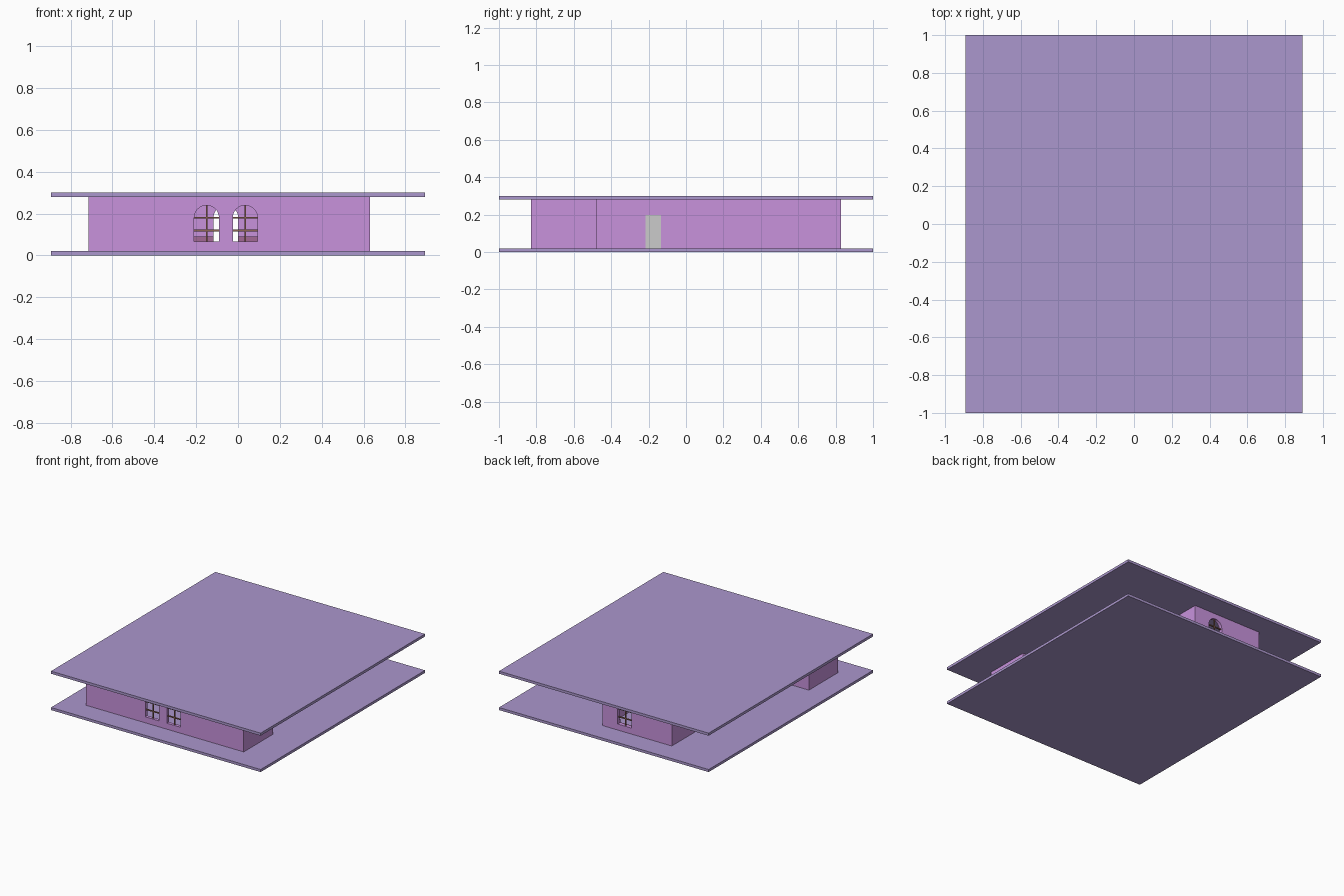
import bpy, bmesh, math
from mathutils import Vector

if "Cube" in bpy.data.objects:
    bpy.data.objects.remove(bpy.data.objects["Cube"])


def material(name, rgb):
    m = bpy.data.materials.new(name)
    m.diffuse_color = (*rgb, 1)
    m.use_nodes = True
    m.node_tree.nodes["Principled BSDF"].inputs["Base Color"].default_value = m.diffuse_color
    return m


WALL = material("wall_pink", (0.58, 0.29, 0.72))
SLAB = material("slab_lilac", (0.41, 0.31, 0.61))
BAR = material("bar_brown", (0.27, 0.13, 0.09))
BASE = material("base_mauve", (0.36, 0.14, 0.30))

Z0, Z1, T = 0.02, 0.282, 0.025      # wall bottom, wall top, wall thickness
SILL, SPRING, R = 0.066, 0.18, 0.059  # arched window profile


def finish(name, bm, mat=None):
    bmesh.ops.recalc_face_normals(bm, faces=bm.faces)
    me = bpy.data.meshes.new(name)
    bm.to_mesh(me)
    bm.free()
    ob = bpy.data.objects.new(name, me)
    bpy.context.collection.objects.link(ob)
    if mat:
        me.materials.append(mat)
    return ob


def box(name, lo, hi, mat=None):
    bm = bmesh.new()
    bmesh.ops.create_cube(bm, size=1)
    for v in bm.verts:
        v.co = [(lo[i] + hi[i]) / 2 + v.co[i] * (hi[i] - lo[i]) for i in range(3)]
    return finish(name, bm, mat)


def inset(pts, d):
    # inward offset of a counter-clockwise right-angled outline
    out = []
    for i, p in enumerate(pts):
        a = (Vector(p) - Vector(pts[i - 1])).normalized()
        b = (Vector(pts[(i + 1) % len(pts)]) - Vector(p)).normalized()
        out.append(Vector(p) + d * (Vector((-a.y, a.x)) + Vector((-b.y, b.x))))
    return out


def cut(ob, cutter):
    mod = ob.modifiers.new("opening", 'BOOLEAN')
    mod.operation, mod.solver, mod.object = 'DIFFERENCE', 'EXACT', cutter
    bpy.context.view_layer.objects.active = ob
    bpy.ops.object.modifier_apply(modifier=mod.name)


def arch_cutter(x, y):
    pts = [(x - R, SILL), (x + R, SILL)]
    pts += [(x + R * math.cos(math.pi * i / 16), SPRING + R * math.sin(math.pi * i / 16))
            for i in range(17)]
    bm = bmesh.new()
    f = bm.faces.new([bm.verts.new((px, y - 0.06, pz)) for px, pz in pts])
    geo = bmesh.ops.extrude_face_region(bm, geom=[f])["geom"]
    bmesh.ops.translate(bm, vec=(0, 0.12, 0),
                        verts=[g for g in geo if isinstance(g, bmesh.types.BMVert)])
    ob = finish("window_cutter", bm)
    ob.hide_render = True
    return ob


# Floor and roof slabs
box("floor_slab", (-0.893, -1, 0), (0.893, 1, Z0), SLAB)
box("roof_slab", (-0.893, -1, 0.28), (0.893, 1, 0.30), SLAB)

# T-shaped wall ring
outline = [(-0.715, -0.83), (0.63, -0.83), (0.63, -0.475), (0.13, -0.475),
           (0.13, 0.83), (-0.46, 0.83), (-0.46, -0.475), (-0.715, -0.475)]
bm = bmesh.new()
rings = [[bm.verts.new((p[0], p[1], z)) for p in pts]
         for pts, z in ((outline, Z0), (outline, Z1),
                        (inset(outline, T), Z1), (inset(outline, T), Z0))]
for r in range(4):
    a, b = rings[r], rings[(r + 1) % 4]
    for i in range(8):
        j = (i + 1) % 8
        bm.faces.new((a[i], a[j], b[j], b[i]))
walls = finish("walls", bm, WALL)

# Low strip along the inside of the back wall
strip = box("base_strip", (-0.435, 0.795, Z0), (0.105, 0.805, 0.09), BASE)

# Arched windows with glazing bars
for n, (x, y, inward) in enumerate(((-0.150, -0.83, 1), (0.034, -0.83, 1), (-0.058, 0.83, -1))):
    c = arch_cutter(x, y)
    cut(walls, c)
    if inward < 0:
        cut(strip, c)
    bpy.data.objects.remove(c)
    ym, h = y + inward * T / 2, 0.004
    box(f"window_bar_upright_{n}", (x - h, ym - h, SILL), (x + h, ym + h, SPRING + R), BAR)
    for k, z in enumerate((0.119, SPRING)):
        box(f"window_bar_cross_{n}_{k}", (x - R, ym - h, z - h), (x + R, ym + h, z + h), BAR)

# Door in the right wall of the rear wing
doorway = box("door_cutter", (0.05, -0.217, Z0 - 0.01), (0.2, -0.133, 0.198))
doorway.hide_render = True
cut(walls, doorway)
bpy.data.objects.remove(doorway)
box("door", (0.13 - T, -0.217, Z0), (0.132, -0.133, 0.198))
